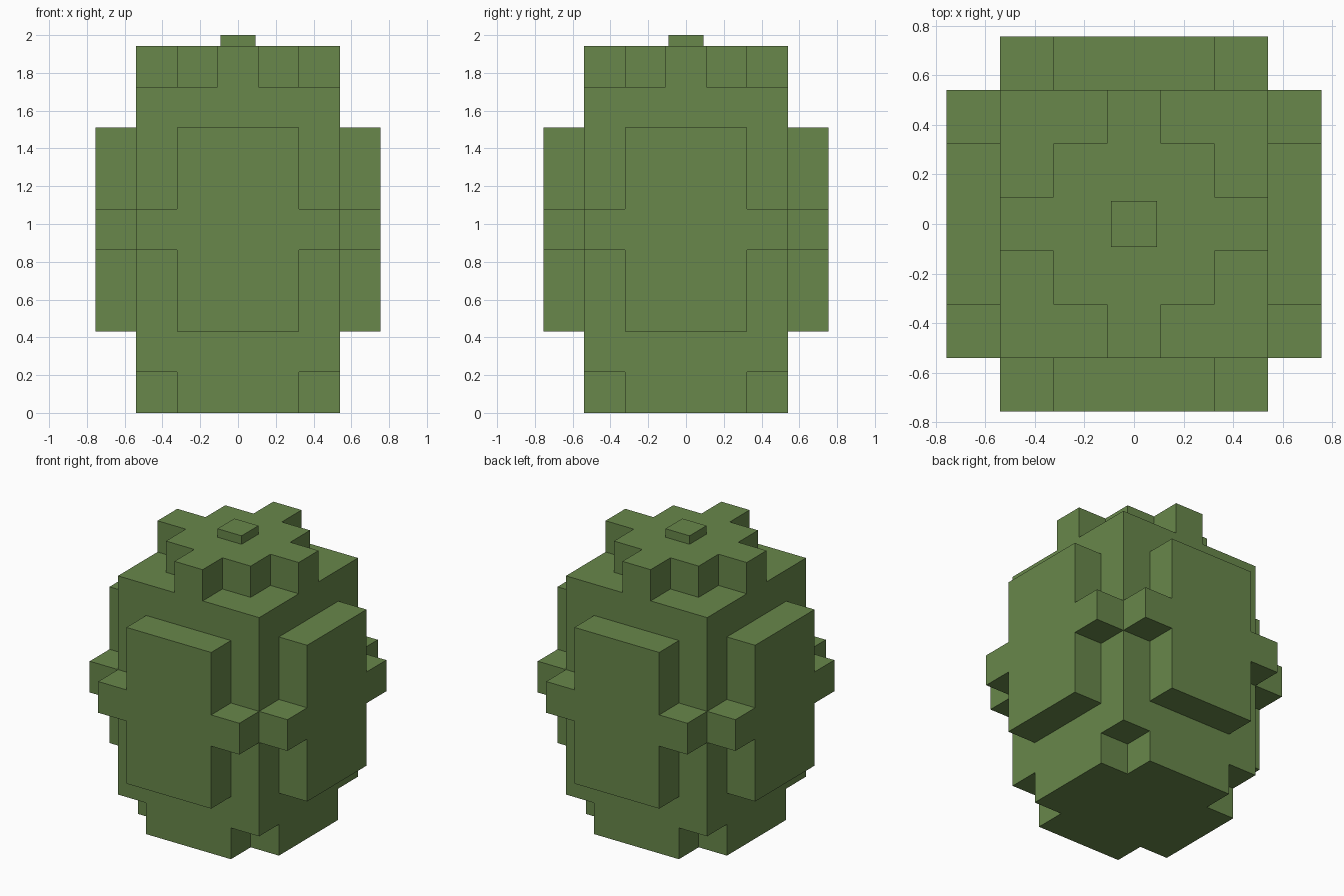
import bpy
import bmesh
import math
from mathutils import Matrix, Vector

if "Cube" in bpy.data.objects:
    bpy.data.objects.remove(bpy.data.objects["Cube"])

U = 0.2157                      # one block
A, B, C, D = U / 2, 1.5 * U, 2.5 * U, 3.5 * U   # half widths of 1, 3, 5, 7 blocks

green = bpy.data.materials.new("cactus_green")
green.diffuse_color = (0.138, 0.242, 0.069, 1)
green.use_nodes = True
green.node_tree.nodes["Principled BSDF"].inputs["Base Color"].default_value = green.diffuse_color


def prism(name, outline, low, high, matrix=Matrix()):
    """Extrude a flat outline from low to high along its local z."""
    bm = bmesh.new()
    face = bm.faces.new([bm.verts.new((x, y, low)) for x, y in outline])
    top = bmesh.ops.extrude_face_region(bm, geom=[face])["geom"]
    bmesh.ops.translate(bm, vec=Vector((0, 0, high - low)),
                        verts=[g for g in top if isinstance(g, bmesh.types.BMVert)])
    bm.transform(matrix)
    bmesh.ops.recalc_face_normals(bm, faces=bm.faces)
    mesh = bpy.data.meshes.new(name)
    bm.to_mesh(mesh)
    bm.free()
    mesh.materials.append(green)
    obj = bpy.data.objects.new(name, mesh)
    bpy.context.collection.objects.link(obj)
    return obj


def four_way(corner):
    """Repeat one corner of an outline by quarter turns."""
    pts = []
    for _ in range(4):
        pts += corner
        corner = [(-y, x) for x, y in corner]
    return pts


# Foot: square with notched corners
prism("foot", four_way([(C, B), (B, B), (B, C)]), 0, U)

# Main trunk
prism("trunk", four_way([(C, C)]), U, 8 * U)

# Crown: stepped cross, with a small bud on top
prism("crown", four_way([(C, A), (B, A), (B, B), (A, B), (A, C)]), 8 * U, 9 * U)
prism("bud", four_way([(0.092, 0.092)]), 9 * U, 2.0)

# Side ribs: tall panel with a short arm each side, one per trunk face
half = [(B, 2 * U), (B, 4 * U), (C, 4 * U), (C, 5 * U), (B, 5 * U), (B, 7 * U)]
rib = half + [(-x, z) for x, z in reversed(half)]
upright = Matrix.Rotation(math.pi / 2, 4, 'X')   # local z points to the front
for i, side in enumerate(("front", "right", "back", "left")):
    prism(side + "_rib", rib, C, D, Matrix.Rotation(i * math.pi / 2, 4, 'Z') @ upright)
